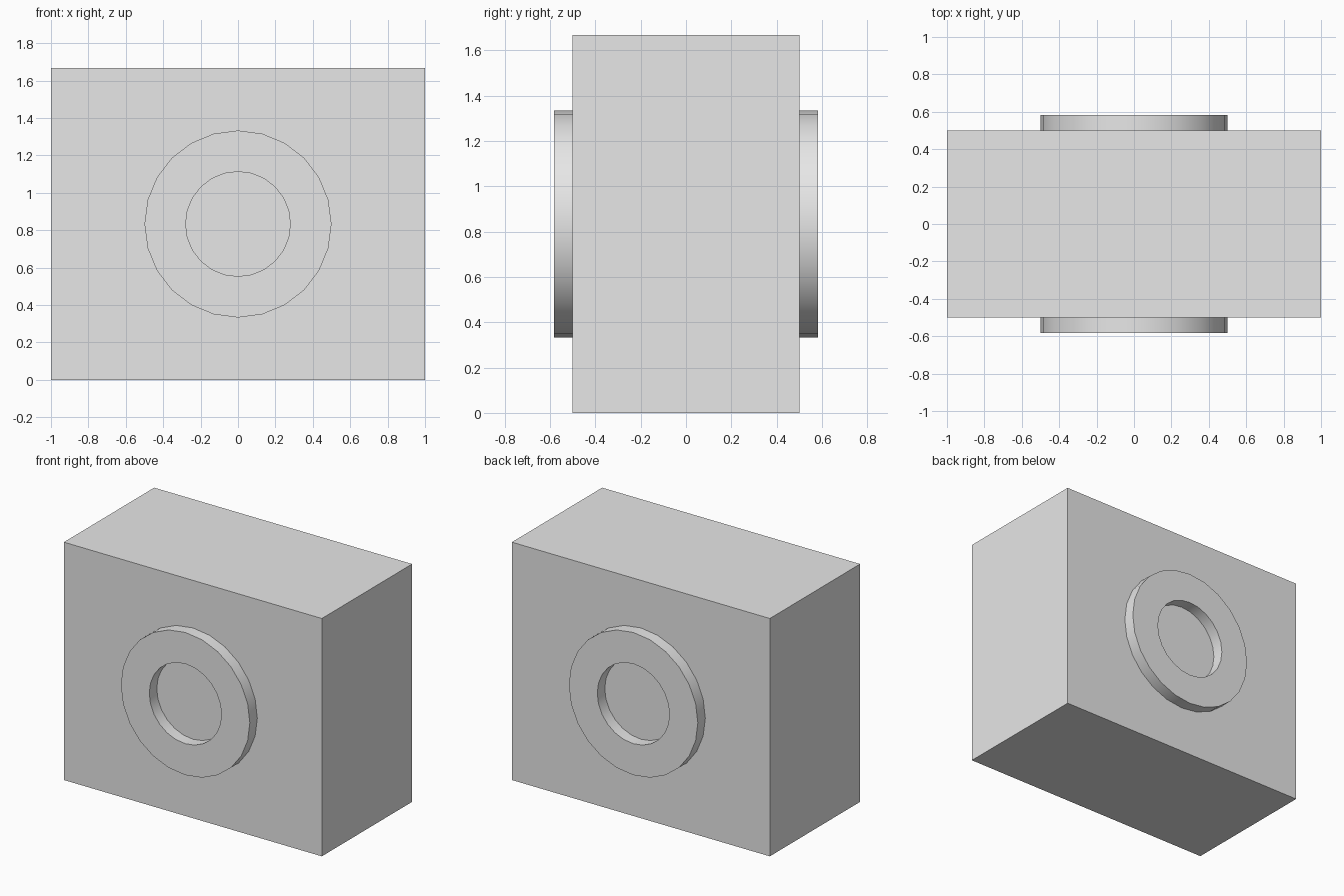
import bpy
import bmesh
import math
from mathutils import Matrix, Vector

cube = bpy.data.objects.get("Cube")
if cube:
    bpy.data.objects.remove(cube, do_unlink=True)

WIDTH, DEPTH, HEIGHT = 2.0, 1.0, 1.667
OUTER, INNER, SEGMENTS = 0.5, 0.28, 24
RAISE, EMBED = 0.083, 0.01

grey = bpy.data.materials.new("light grey")
grey.use_nodes = True
grey.diffuse_color = (0.8, 0.8, 0.8, 1)
grey.node_tree.nodes["Principled BSDF"].inputs["Base Color"].default_value = (0.8, 0.8, 0.8, 1)


def add_object(name, bm):
    bmesh.ops.recalc_face_normals(bm, faces=bm.faces)
    mesh = bpy.data.meshes.new(name)
    bm.to_mesh(mesh)
    bm.free()
    mesh.materials.append(grey)
    obj = bpy.data.objects.new(name, mesh)
    bpy.context.collection.objects.link(obj)
    return obj


# Solid block body
bm = bmesh.new()
bmesh.ops.create_cube(bm, size=1, matrix=Matrix.Translation((0, 0, HEIGHT / 2))
                      @ Matrix.Diagonal((WIDTH, DEPTH, HEIGHT, 1)))
add_object("body", bm)


# Raised ring: a rectangular section spun about the depth axis
def add_ring(name, side):
    bm = bmesh.new()
    near = side * (DEPTH / 2 - EMBED)
    far = side * (DEPTH / 2 + RAISE)
    section = [(INNER, near), (OUTER, near), (OUTER, far), (INNER, far)]
    centre = Vector((0, 0, HEIGHT / 2))
    verts = [bm.verts.new(centre + Vector((0, y, r))) for r, y in section]
    edges = [bm.edges.new((verts[i], verts[i - 1])) for i in range(len(verts))]
    bmesh.ops.spin(bm, geom=verts + edges, cent=centre, axis=(0, 1, 0),
                   angle=math.tau, steps=SEGMENTS, use_merge=True)
    bmesh.ops.remove_doubles(bm, verts=bm.verts, dist=0.0001)
    ring = add_object(name, bm)
    bpy.ops.object.select_all(action="DESELECT")
    ring.select_set(True)
    bpy.context.view_layer.objects.active = ring
    bpy.ops.object.shade_smooth_by_angle(angle=math.radians(30))


add_ring("front_ring", -1)
add_ring("back_ring", 1)
